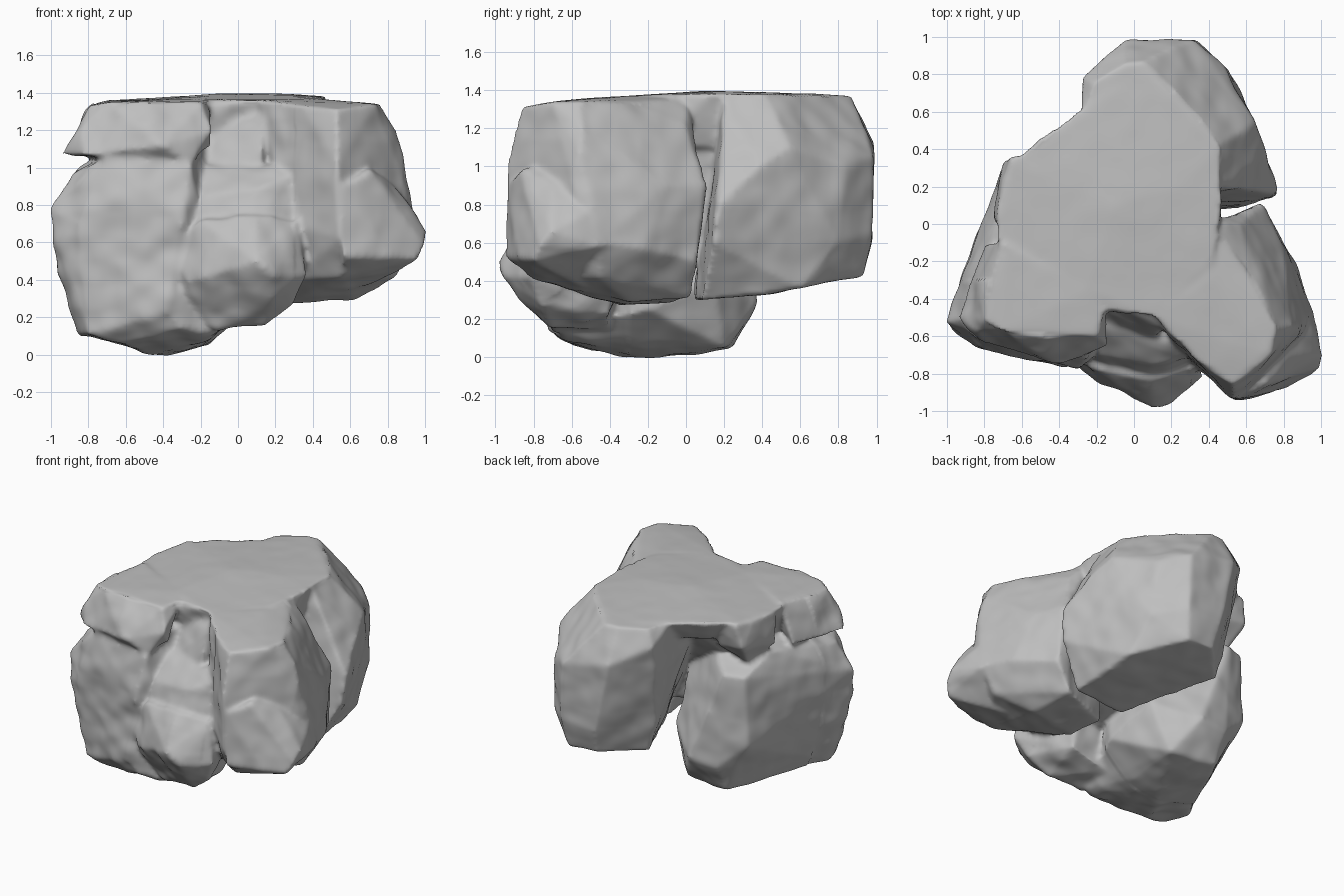
import bpy, bmesh
from mathutils import Vector, noise

stone = bpy.data.materials.new("grey stone")
stone.diffuse_color = (0.52, 0.52, 0.52, 1)

bm = bmesh.new()


def block(points):
    """Add one convex block of rock to the cluster."""
    part = bmesh.new()
    for p in points:
        part.verts.new(p)
    hull = bmesh.ops.convex_hull(part, input=part.verts)
    bmesh.ops.delete(part, geom=hull["geom_interior"], context='VERTS')
    bmesh.ops.recalc_face_normals(part, faces=part.faces)
    mesh = bpy.data.meshes.new("block")
    part.to_mesh(mesh)
    part.free()
    bm.from_mesh(mesh)
    bpy.data.meshes.remove(mesh)


# level top slab bridging the boulders
block([
    (-.66, .33, 1.36), (-.26, .57, 1.37), (.05, .86, 1.37), (.17, .68, 1.38),
    (.46, .42, 1.38), (.47, .15, 1.38), (.42, -.2, 1.375), (.1, -.5, 1.36), (-.25, -.35, 1.37),
    (-.7, -.4, 1.34), (-.73, .05, 1.35), (-.1, .1, 1.395), (.25, .2, 1.395),
    (-.6, .28, 1.22), (-.24, .5, 1.2), (.4, .4, 1.1), (.42, -.2, 1.1), (.1, -.42, 1.0),
    (-.25, -.33, 1.1), (-.66, -.4, 1.1), (-.62, .0, 1.1)])

# middle that joins the boulders, with rubble under the slab
block([
    (-.35, -.3, 1.25), (-.2, .2, 1.25), (.4, .3, 1.25), (.4, -.3, 1.25), (.05, -.4, 1.25),
    (-.3, -.4, .5), (.0, .0, .5), (.3, .1, .5), (.3, -.35, .45), (.0, -.4, .4)])
block([
    (-.55, .3, 1.3), (-.26, .46, 1.3), (-.1, .3, 1.3), (-.45, .22, 1.05), (-.25, .2, 1.0),
    (-.1, .1, .85), (-.3, .0, .85), (-.5, .0, 1.0)])

# back boulder
block([
    (-.28, .57, 1.36), (-.22, .76, 1.36), (-.05, .86, 1.37), (.05, .87, 1.37), (.18, .68, 1.38),
    (.46, .42, 1.38), (.46, .2, 1.37), (.0, .2, 1.37), (-.28, .78, 1.25),
    (-.05, .985, 1.13), (.32, .99, 1.05), (.48, .83, 1.0), (.65, .54, 1.1), (.71, .38, 1.0),
    (-.27, .6, 1.0), (.06, .98, .62), (.34, .985, .65), (.52, .8, .6), (.76, .17, .8),
    (.75, .14, .6), (-.22, .66, .6), (.08, .925, .43), (.3, .93, .42), (.55, .6, .36),
    (.58, .08, .29), (.15, .04, .3), (-.16, .66, .41), (-.05, .08, .8), (-.25, .25, 1.15)])

# right boulder: tall block with a bulging foot
block([
    (.4, .0, 1.36), (.4, -.3, 1.37), (.1, -.5, 1.36), (.34, -.74, 1.33), (.53, -.87, 1.31),
    (.73, -.7, 1.34), (.77, -.56, 1.34), (.62, -.26, 1.33), (.57, .0, 1.22), (.85, -.54, 1.2),
    (.88, -.56, 1.08), (.89, -.6, .92), (.79, -.1, .9), (.68, .1, .9), (.71, .06, .5),
    (.53, -.94, 1.0), (.54, -.95, .62), (.96, -.46, .6), (.87, -.22, .57), (.3, -.74, .7),
    (.3, -.64, .4), (.56, -.82, .42), (.62, -.3, .29), (.58, .03, .31), (.2, -.1, .28),
    (.25, -.35, .27), (.84, -.45, .42)])
block([
    (.7, -.6, 1.02), (.84, -.7, .9), (1.01, -.7, .66), (1.0, -.77, .58), (.96, -.8, .51),
    (.96, -.45, .58), (.9, -.3, .6), (.7, -.86, .98), (.82, -.87, .52), (.56, -.95, .52),
    (.56, -.94, .9), (.56, -.82, .42), (.84, -.68, .44), (.6, -.45, .34), (.87, -.35, .85)])

# left boulder, reaching the ground
block([
    (-.9, -.5, .97), (-.7, -.66, 1.05), (-.25, -.72, 1.02), (-.15, -.4, 1.2), (-.74, .05, 1.07),
    (-.69, .3, .95), (-.55, .34, .95), (-.25, .1, 1.1), (-.1, .1, .8),
    (-1.02, -.53, .78), (-.95, -.5, .45), (-.86, -.66, .7), (-.3, -.77, .7), (-.7, .29, .45),
    (-.86, -.45, .1), (-.8, -.63, .11), (-.38, -.76, .22), (-.3, -.72, .14), (-.62, -.6, .05),
    (-.55, -.45, .02), (-.38, -.2, -.01), (-.2, -.2, .04), (-.15, .2, .05), (-.5, .25, .05),
    (-.5, .36, .26), (-.28, .37, .28), (.05, -.2, .25), (-.02, .15, .4), (-.12, -.64, .12)])

# overhanging ledges above the left boulder
block([
    (-.8, -.52, 1.33), (-.7, -.58, 1.35), (-.2, -.6, 1.35), (-.15, -.46, 1.36), (-.25, -.35, 1.37),
    (-.7, -.1, 1.36), (-.82, -.42, 1.3), (-.84, -.58, 1.22), (-.95, -.5, 1.07), (-.82, -.64, 1.06),
    (-.4, -.75, 1.12), (-.13, -.66, 1.2), (-.13, -.6, 1.1), (-.25, -.7, 1.02), (-.8, -.1, 1.07)])
block([
    (-.71, .22, 1.34), (-.65, .36, 1.35), (-.48, .37, 1.34), (-.73, .0, 1.35), (-.3, .2, 1.35),
    (-.76, .02, 1.12), (-.7, .34, 1.18), (-.5, .33, 1.15), (-.3, .1, 1.05), (-.65, .2, 1.0)])

# front boulder in the notch: bulging base with stepped blocks above it
block([
    (-.36, -.72, .54), (-.2, -.78, .72), (.1, -.84, .75), (.32, -.78, .72), (.34, -.7, .6),
    (-.28, -.8, .38), (.0, -.92, .52), (.1, -.98, .5), (.2, -.95, .42), (.37, -.82, .42),
    (.3, -.76, .28), (.14, -.72, .15), (-.12, -.69, .14), (-.28, -.66, .25),
    (-.1, -.4, .13), (.2, -.4, .22), (.2, -.3, .7), (-.2, -.3, .7)])
block([
    (-.2, -.54, 1.02), (.2, -.64, 1.0), (.27, -.72, .96), (.3, -.76, .6), (.05, -.84, .6),
    (-.24, -.76, .6), (-.18, -.7, .85), (.1, -.76, .88), (-.2, -.35, 1.04), (.25, -.4, 1.04),
    (.2, -.3, .6), (-.2, -.3, .6)])
block([
    (-.2, -.37, 1.25), (.08, -.48, 1.3), (.14, -.56, 1.25), (.12, -.62, .98), (-.16, -.54, .98),
    (-.2, -.3, 1.25), (.2, -.3, 1.3), (-.2, -.3, .95), (.2, -.3, .95)])

# fuse the blocks into one weathered mass
mesh = bpy.data.meshes.new("boulder_cluster")
bm.to_mesh(mesh)
bm.free()
rock = bpy.data.objects.new("boulder_cluster", mesh)
bpy.context.collection.objects.link(rock)
fuse = rock.modifiers.new("fuse", 'REMESH')
fuse.mode = 'VOXEL'
fuse.voxel_size = 0.016
wear = rock.modifiers.new("wear", 'SMOOTH')
wear.factor = 0.5
wear.iterations = 6
graph = bpy.context.evaluated_depsgraph_get()
worn = bpy.data.meshes.new_from_object(rock.evaluated_get(graph))
rock.modifiers.clear()
rock.data = worn

# chips and hollows, calmer on the level top
normals = [v.normal.copy() for v in worn.vertices]
for v, n in zip(worn.vertices, normals):
    rough = 0.003 if n.z > 0.8 and v.co.z > 1.25 else 0.014
    # the front and the left ledges are more broken up
    if rough > 0.01 and v.co.x < 0.3 and v.co.y < -0.3:
        rough = 0.026
    d = noise.noise(v.co * 3.2) + 0.6 * noise.noise(v.co * 8 + Vector((5, 2, 7)))
    v.co += n * d * rough
worn.materials.clear()
worn.materials.append(stone)
for p in worn.polygons:
    p.use_smooth = True
